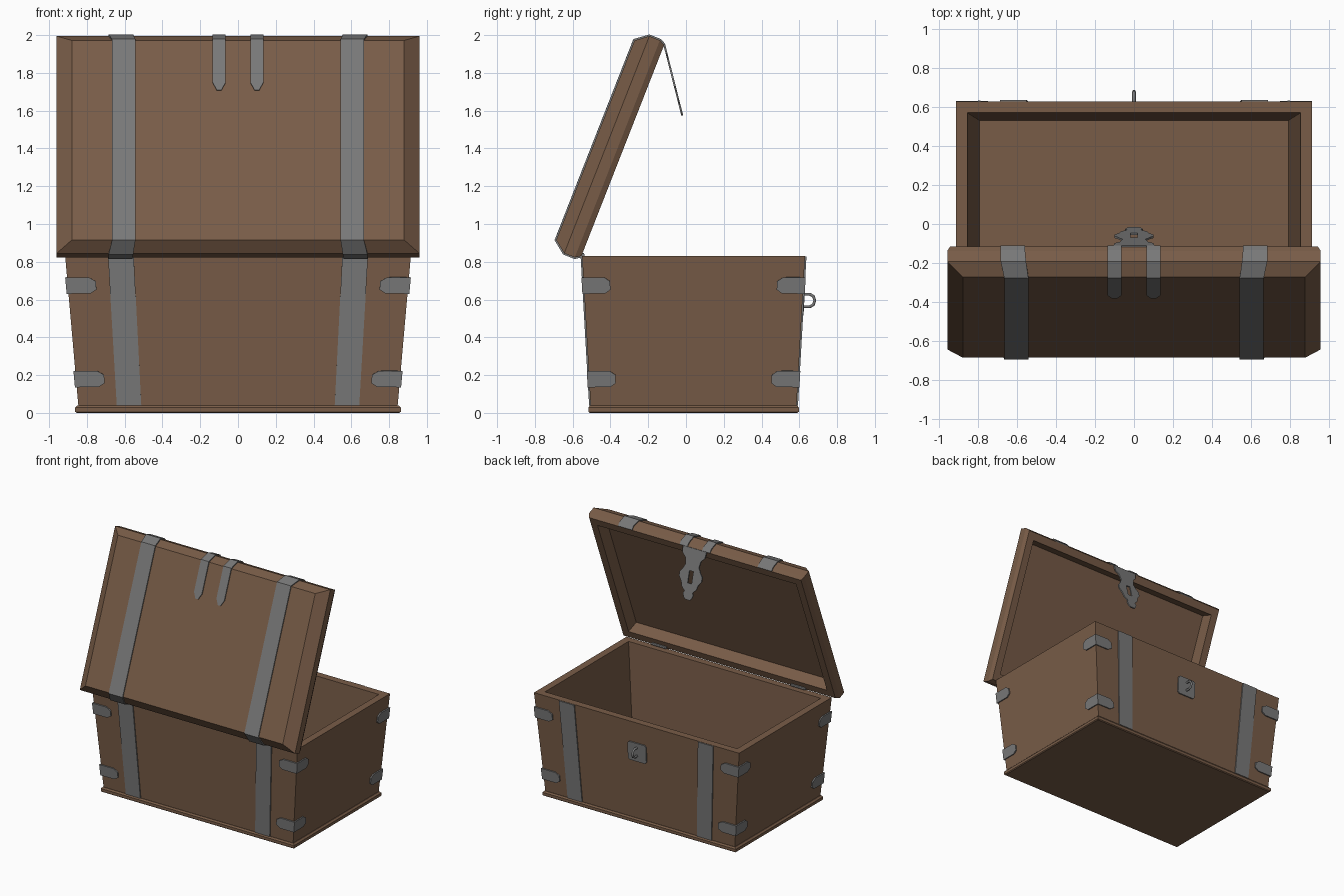
import bpy, bmesh, math
from mathutils import Vector

if "Cube" in bpy.data.objects:
    bpy.data.objects.remove(bpy.data.objects["Cube"])


def material(name, rgb):
    m = bpy.data.materials.new(name)
    m.diffuse_color = (*rgb, 1)
    m.use_nodes = True
    m.node_tree.nodes["Principled BSDF"].inputs["Base Color"].default_value = m.diffuse_color
    return m


WOOD = material("wood", (0.19, 0.108, 0.064))
METAL = material("metal", (0.19, 0.19, 0.19))


def finish(name, bm, mat, thick=0):
    bmesh.ops.remove_doubles(bm, verts=bm.verts, dist=1e-5)
    bmesh.ops.recalc_face_normals(bm, faces=bm.faces)
    me = bpy.data.meshes.new(name)
    bm.to_mesh(me)
    bm.free()
    me.materials.append(mat)
    ob = bpy.data.objects.new(name, me)
    bpy.context.collection.objects.link(ob)
    if thick:
        s = ob.modifiers.new("thickness", "SOLIDIFY")
        s.thickness, s.offset, s.use_even_offset = thick, 0, True
    return ob


def rect(x, y0, y1, z):
    return [(-x, y0, z), (x, y0, z), (x, y1, z), (-x, y1, z)]


def loft(name, loops, mat, place=Vector):
    """Join rectangular loops in order and cap both ends."""
    bm = bmesh.new()
    rings = [[bm.verts.new(place(p)) for p in loop] for loop in loops]
    for a, b in zip(rings, rings[1:]):
        for i in range(4):
            j = (i + 1) % 4
            bm.faces.new((a[i], a[j], b[j], b[i]))
    bm.faces.new(rings[0])
    bm.faces.new(rings[-1])
    return finish(name, bm, mat)


def sheet(name, rows, mat=METAL, thick=0.016, skip=()):
    """Metal sheet from rows of points; skip lists open (row, column) cells."""
    bm = bmesh.new()
    grid = [[bm.verts.new(p) for p in row] for row in rows]
    for r, (a, b) in enumerate(zip(grid, grid[1:])):
        for c in range(len(a) - 1):
            if (r, c) not in skip:
                bm.faces.new((a[c], a[c + 1], b[c + 1], b[c]))
    return finish(name, bm, mat, thick)


# Tapered body: outer half sizes at a height
CY = 0.04


def half(z):
    t = (z - 0.04) / 0.79
    return 0.845 + 0.07 * t, 0.545 + 0.045 * t


def wall(x, side, z):
    return (x, CY + side * half(z)[1], z)


# Base plate and open box
loft("base_plate", [rect(0.855, -0.51, 0.59, 0), rect(0.862, -0.517, 0.597, 0.006),
                    rect(0.862, -0.517, 0.597, 0.028), rect(0.85, -0.508, 0.588, 0.04)], WOOD)
loft("chest_body", [rect(0.845, -0.505, 0.585, 0.035), rect(0.915, -0.55, 0.63, 0.83),
                    rect(0.857, -0.492, 0.572, 0.83), rect(0.795, -0.455, 0.533, 0.1)], WOOD)

# Lid, drawn flat as (x, u, v) and tipped open about the hinge edge
HINGE = Vector((0, -0.55, 0.84))
U = Vector((0, 0.365, 0.931))
V = Vector((0, -0.931, 0.365))


def on_lid(p):
    return HINGE + Vector((p[0], 0, 0)) + U * p[1] + V * p[2]


loft("lid", [rect(0.88, 0.02, 1.155, 0.155), rect(0.96, -0.03, 1.205, 0.09),
             rect(0.96, -0.03, 1.205, 0.03), rect(0.945, -0.01, 1.19, 0),
             rect(0.885, 0.05, 1.13, 0), rect(0.88, 0.055, 1.125, 0.1)], WOOD, on_lid)

for s, tag in ((-1, "left"), (1, "right")):
    # Wide straps on the body, front and back
    for side, face in ((-1, "front"), (1, "back")):
        sheet(f"body_strap_{face}_{tag}",
              [[wall(s * a, side, z), wall(s * b, side, z)]
               for a, b, z in ((0.512, 0.642, 0.04), (0.552, 0.688, 0.828))])
    # Wide straps wrapping the lid
    path = [(0.56, 0.685, 1.19, 0), (0.56, 0.685, 1.205, 0.03), (0.555, 0.685, 1.205, 0.09),
            (0.543, 0.667, 1.155, 0.155), (0.543, 0.667, 0.02, 0.155),
            (0.555, 0.685, -0.03, 0.09), (0.56, 0.685, -0.03, 0.03), (0.56, 0.685, -0.01, 0)]
    sheet(f"lid_strap_{tag}",
          [[on_lid((s * a, u, v)), on_lid((s * b, u, v))] for a, b, u, v in path])
    # Short pointed straps above the hasp
    path = [(0.035, 1.19, 0), (0.035, 1.205, 0.03), (0.035, 1.205, 0.09),
            (0.035, 1.155, 0.155), (0.035, 0.915, 0.155), (0.012, 0.87, 0.155)]
    sheet(f"hasp_strap_{tag}",
          [[on_lid((s * 0.1 - w, u, v)), on_lid((s * 0.1 + w, u, v))] for w, u, v in path])
    # Hinge barrel
    bm = bmesh.new()
    bmesh.ops.create_cone(bm, cap_ends=True, segments=8, radius1=0.012, radius2=0.012, depth=0.13)
    hinge = finish(f"hinge_{tag}", bm, METAL)
    hinge.rotation_euler = (0, math.pi / 2, 0)
    hinge.location = (s * 0.62, -0.548, 0.836)

    # Corner brackets with pointed ends
    for side, face in ((-1, "front"), (1, "back")):
        for z0, z1, level in ((0.137, 0.223, "lower"), (0.635, 0.715, "upper")):
            zm = (z0 + z1) / 2
            rows = []
            for dx, dy, g in ((0.15, 0, 0.022), (0.115, 0, 0.043), (0, 0, 0.043),
                              (0, 0.11, 0.043), (0, 0.14, 0.022)):
                row = []
                for z in (zm - g, zm + g):
                    hx, hy = half(z)
                    row.append((s * (hx - dx), CY + side * (hy - dy), z))
                rows.append(row)
            sheet(f"corner_bracket_{level}_{face}_{tag}", rows, thick=0.02)

# Hasp hanging from the lid, with a slot
top, end = Vector((0, -0.115, 1.95)), Vector((0, -0.02, 1.575))
outline = [(0, 0.105), (0.05, 0.1), (0.08, 0.07), (0.13, 0.06), (0.17, 0.08), (0.195, 0.1),
           (0.23, 0.1), (0.265, 0.075), (0.3, 0.065), (0.33, 0.035), (0.345, 0.045),
           (0.37, 0.038), (0.39, 0.022)]
rows = [[top.lerp(end, d / 0.39) + Vector((x, 0, 0)) for x in (-w, -0.018, 0.018, w)]
        for d, w in outline]
sheet("hasp", rows, thick=0.01, skip={(4, 1), (5, 1), (6, 1)})

# Lock plate and staple
sheet("lock_plate", [[wall(-w, 1, 0.59 + z), wall(w, 1, 0.59 + z)]
                     for z, w in ((-0.075, 0.068), (-0.062, 0.082), (0.062, 0.082), (0.075, 0.068))],
      thick=0.02)
cu = bpy.data.curves.new("staple", "CURVE")
cu.dimensions, cu.bevel_depth, cu.bevel_resolution, cu.use_fill_caps = "3D", 0.009, 1, True
sp = cu.splines.new("POLY")
pts = [(0.615, 0.628), (0.655, 0.628), (0.674, 0.618), (0.682, 0.595),
       (0.674, 0.572), (0.655, 0.562), (0.615, 0.562)]
sp.points.add(len(pts) - 1)
for p, (y, z) in zip(sp.points, pts):
    p.co = (0, y, z, 1)
cu.materials.append(METAL)
bpy.context.collection.objects.link(bpy.data.objects.new("staple", cu))
